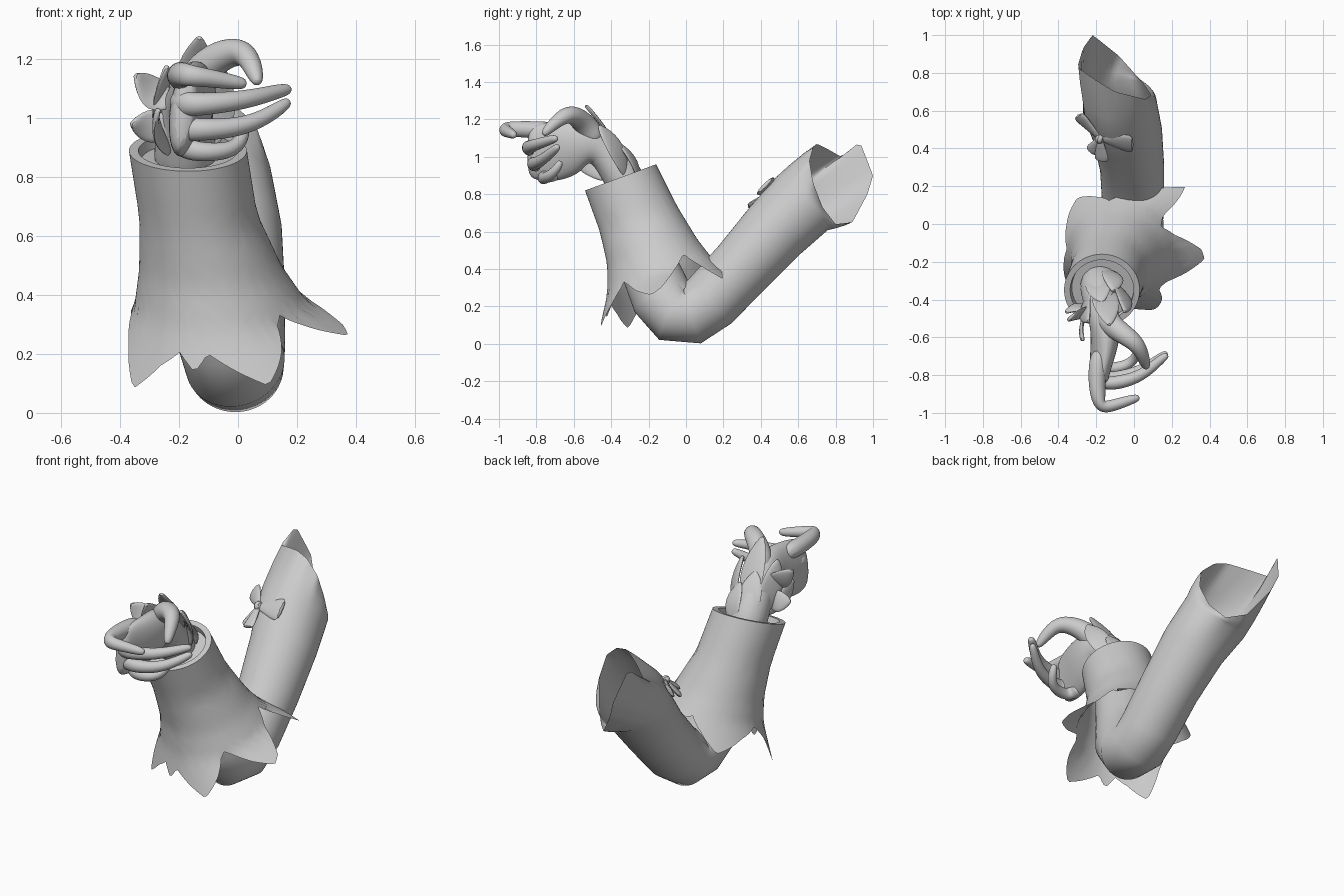
import bpy, bmesh, math
from mathutils import Vector

cube = bpy.data.objects.get("Cube")
if cube:
    bpy.data.objects.remove(cube, do_unlink=True)

grey = bpy.data.materials.new("plain grey")
grey.use_nodes = True
grey.diffuse_color = (0.6, 0.6, 0.6, 1)
grey.node_tree.nodes["Principled BSDF"].inputs["Base Color"].default_value = (0.6, 0.6, 0.6, 1)


def loft(name, rings, caps=False, subsurf=0, angle=50):
    """Skin a list of equally sized closed rings of points."""
    bm = bmesh.new()
    loops = [[bm.verts.new(p) for p in ring] for ring in rings]
    for a, b in zip(loops, loops[1:]):
        n = len(a)
        for i in range(n):
            j = (i + 1) % n
            bm.faces.new((a[i], a[j], b[j], b[i]))
    if caps:
        bm.faces.new(loops[0][::-1])
        bm.faces.new(loops[-1])
    bmesh.ops.recalc_face_normals(bm, faces=bm.faces)
    mesh = bpy.data.meshes.new(name)
    bm.to_mesh(mesh)
    bm.free()
    mesh.materials.append(grey)
    obj = bpy.data.objects.new(name, mesh)
    bpy.context.collection.objects.link(obj)
    if subsurf:
        mod = obj.modifiers.new("smooth", 'SUBSURF')
        mod.levels = mod.render_levels = subsurf
    bpy.ops.object.select_all(action='DESELECT')
    obj.select_set(True)
    bpy.context.view_layer.objects.active = obj
    bpy.ops.object.shade_smooth_by_angle(angle=math.radians(angle))


def sweep(path, radii, n, ref=(1, 0, 0)):
    """Rings of n points around a path; each radius is a number or a (u, v) pair."""
    pts = [Vector(p) for p in path]
    u, rings, last = Vector(ref), [], None
    for i, p in enumerate(pts):
        t = (pts[min(i + 1, len(pts) - 1)] - pts[max(i - 1, 0)]).normalized()
        if last:
            u = last.rotation_difference(t) @ u
        u = (u - t * u.dot(t)).normalized()
        v, last = t.cross(u), t
        ru, rv = radii[i] if isinstance(radii[i], tuple) else (radii[i], radii[i])
        rings.append([p + u * ru * math.cos(math.tau * k / n) + v * rv * math.sin(math.tau * k / n)
                      for k in range(n)])
    return rings


def table(keys, x):
    """Linear lookup in a sorted list of (x, value) pairs."""
    for (a, p), (b, q) in zip(keys, keys[1:]):
        if x <= b:
            return p + (q - p) * ((x - a) / (b - a))
    return keys[-1][1]


# Sleeve: forearm, elbow and upper arm
arm = sweep([(-.15, -.3, .78), (-.09, -.2, .42), (-.04, -.13, .25), (-.01, -.06, .17), (-.01, .03, .16),
             (-.005, .13, .23), (-.01, .3, .41), (-.035, .48, .61), (-.075, .62, .75)],
            [.14, .155, .165, .17, .165, .165, .17, .185, .198], 60)
# Torn shoulder opening, as points by angle: +x side at zero, upper side at ninety
RIM = [(0, (.09, .68, .86)), (35, (.06, .66, .98)), (65, (-.02, .68, 1.05)), (90, (-.1, .7, 1.07)),
       (115, (-.2, .76, 1.04)), (150, (-.3, .83, 1.0)), (168, (-.27, .93, 1.08)), (195, (-.22, 1, .9)),
       (220, (-.18, .97, .8)), (255, (-.08, .89, .65)), (285, (0, .8, .64)), (325, (.06, .73, .73)),
       (360, (.09, .68, .86))]
rim_keys = [(deg, Vector(p)) for deg, p in RIM]
center = sum(arm[-1], Vector()) / len(arm[-1])
opening = []
for p in arm[-1]:
    d = p - center
    opening.append(table(rim_keys, math.degrees(math.atan2(d.z - d.y, d.x * 1.41)) % 360))
for f in (.33, .67, 1):
    # swell a little between the last full ring and the opening
    swell = 1 + .12 * f * (1 - f)
    arm.append([center.lerp(p.lerp(q, f), swell) for p, q in zip(arm[8], opening)])
loft("sleeve", arm)

# Flared cuff: (front y, front z, back y, back z, least x, greatest x) of each ring
SECTIONS = [(-.54, .82, -.16, .96, -.37, .03), (-.46, .6, -.05, .74, -.335, .065),
            (-.42, .42, .06, .56, -.335, .15), (-.42, .27, .13, .47, -.35, .23),
            (-.46, .09, .21, .39, -.405, .46)]
# Petal outline round the hem: (angle, how far down the sections)
HEM = [(0, 3.55), (12, 3.2), (35, 2.5), (48, 3.3), (63, 4.3), (80, 3.7), (105, 3.05), (120, 3.7), (137, 4.6),
       (157, 3.7), (178, 3.1), (197, 3.7), (212, 4.5), (228, 3.8), (240, 3.45), (247, 3.8), (257, 3.4),
       (270, 3.75), (280, 4), (300, 3.4), (318, 2.8), (335, 3.3), (350, 3.65), (360, 3.55)]


def cuff_point(deg, s, scale=1.0):
    i = min(int(s), len(SECTIONS) - 2)
    f = s - i
    fy, fz, by, bz, x0, x1 = [a + (b - a) * f for a, b in zip(SECTIONS[i], SECTIONS[i + 1])]
    c, w = math.cos(math.radians(deg)) * scale, math.sin(math.radians(deg)) * scale
    return Vector(((x0 + x1) / 2 + (x1 - x0) / 2 * c, (fy + by) / 2 + (by - fy) / 2 * w,
                   (fz + bz) / 2 + (bz - fz) / 2 * w))


# recessed floor, inner wall, rim, then the flared outside
angles = [k * 3 for k in range(120)]
cuff = [[cuff_point(a, s, scale) for a in angles]
        for s, scale in ((.15, .3), (.15, .82), (0, .84), (0, 1))]
for step in range(1, 13):
    cuff.append([cuff_point(a, table(HEM, a) * step / 12) for a in angles])
loft("flared_cuff", cuff)

# Palm, flattened sideways, rising out of the cuff
loft("palm", sweep([(-.18, -.27, .78), (-.18, -.37, .95), (-.17, -.46, 1.05), (-.15, -.54, 1.075),
                    (-.155, -.63, 1.045), (-.175, -.73, 1.025), (-.185, -.81, 1.02), (-.18, -.85, 1.02)],
                   [.12, .105, (.085, .09), (.085, .13), (.075, .16), (.06, .17), (.05, .155), (.035, .12)], 12),
     caps=True, subsurf=2)

# Fingers and thumb: joints followed by base and tip radius
FINGERS = {
    "index_finger": ([(-.18, -.66, 1.135), (-.2, -.8, 1.145), (-.19, -.94, 1.15), (-.165, -.975, 1.145),
                      (-.09, -.955, 1.135), (.0, -.925, 1.12), (.03, -.918, 1.115)], .055, .02),
    "middle_finger": ([(-.19, -.74, 1.06), (-.19, -.82, 1.05), (-.15, -.85, 1.045), (-.03, -.83, 1.055),
                       (.06, -.79, 1.07), (.15, -.71, 1.095), (.18, -.69, 1.1)], .052, .02),
    "ring_finger": ([(-.19, -.72, .97), (-.19, -.79, .965), (-.14, -.825, .96), (-.02, -.8, .965),
                     (.07, -.76, .99), (.15, -.7, 1.04), (.175, -.68, 1.06)], .05, .02),
    "little_finger": ([(-.18, -.68, .91), (-.18, -.74, .9), (-.14, -.77, .885), (-.05, -.755, .885),
                       (.0, -.72, .905), (.02, -.68, .95), (.02, -.67, .98)], .043, .02),
    "thumb": ([(-.15, -.47, 1.08), (-.13, -.53, 1.16), (-.06, -.58, 1.215), (.01, -.63, 1.23),
               (.04, -.68, 1.2), (.06, -.74, 1.145), (.068, -.765, 1.115)], .075, .02),
}
for name, (path, r0, r1) in FINGERS.items():
    n = len(path) - 1
    radii = [r0 + (r1 - r0) * (i / n) ** 1.2 for i in range(n + 1)]
    radii[-1] *= .8
    loft(name, sweep(path, radii, 8, ref=(.1, .2, 1)), caps=True, subsurf=2)


# Frill of leaves round the wrist
def leaf(name, base, tip, width, facing, thick=.012):
    base, tip = Vector(base), Vector(tip)
    bow_out = Vector(facing).normalized() * .03
    steps = [0, .2, .45, .7, .9, 1]
    path = [base.lerp(tip, s) + bow_out * math.sin(math.pi * s) for s in steps]
    radii = [(thick, width * w) for w in (.35, .7, 1, .85, .45, .05)]
    loft(name, sweep(path, radii, 8, ref=facing), caps=True, subsurf=1)


LEAVES = [((-.17, -.32, .9), (-.13, -.54, 1.28), .085, (0, 1, .5)),
          ((-.1, -.32, .9), (-.05, -.47, 1.17), .075, (.7, .7, .3)),
          ((-.2, -.28, .88), (-.17, -.42, 1.13), .08, (-.2, 1, .4)),
          ((-.13, -.25, .86), (-.11, -.36, 1.07), .07, (.3, 1, .3)),
          ((-.23, -.36, .9), (-.24, -.52, 1.18), .085, (-1, .4, .2)),
          ((-.23, -.43, .88), (-.27, -.62, 1.03), .06, (-1, -.2, .3)),
          ((-.22, -.48, 1.05), (-.35, -.51, 1.15), .075, (0, .8, -.6)),
          ((-.22, -.46, .95), (-.365, -.47, .98), .07, (0, .9, .3))]
for i, (base, tip, width, facing) in enumerate(LEAVES):
    leaf("wrist_leaf_%d" % (i + 1), base, tip, width, facing)

# Bow tied on the upper arm: two loops, two tails and a knot
knot = (-.18, .455, .81)
for name, end, width, facing in (("bow_loop_left", (0, .42, .85), .075, (-.1, -.7, .7)),
                                 ("bow_loop_right", (-.3, .58, .83), .06, (-.7, -.45, .5)),
                                 ("bow_tail_left", (-.17, .33, .73), .045, (-.3, -.6, .7)),
                                 ("bow_tail_right", (-.23, .38, .71), .04, (-.6, -.6, .6))):
    a, b = Vector(knot), Vector(end)
    path = [a.lerp(b, s) for s in (0, .35, .75, 1)]
    loft(name, sweep(path, [(.015, width * w) for w in (.3, .6, .95, 1)], 8, ref=facing),
         caps=True, subsurf=1)
loft("bow_knot", sweep([(-.2, .46, .8), (-.18, .45, .815), (-.16, .445, .82)], [.02, .035, .02], 8,
                       ref=(0, 0, 1)), caps=True, subsurf=1)
